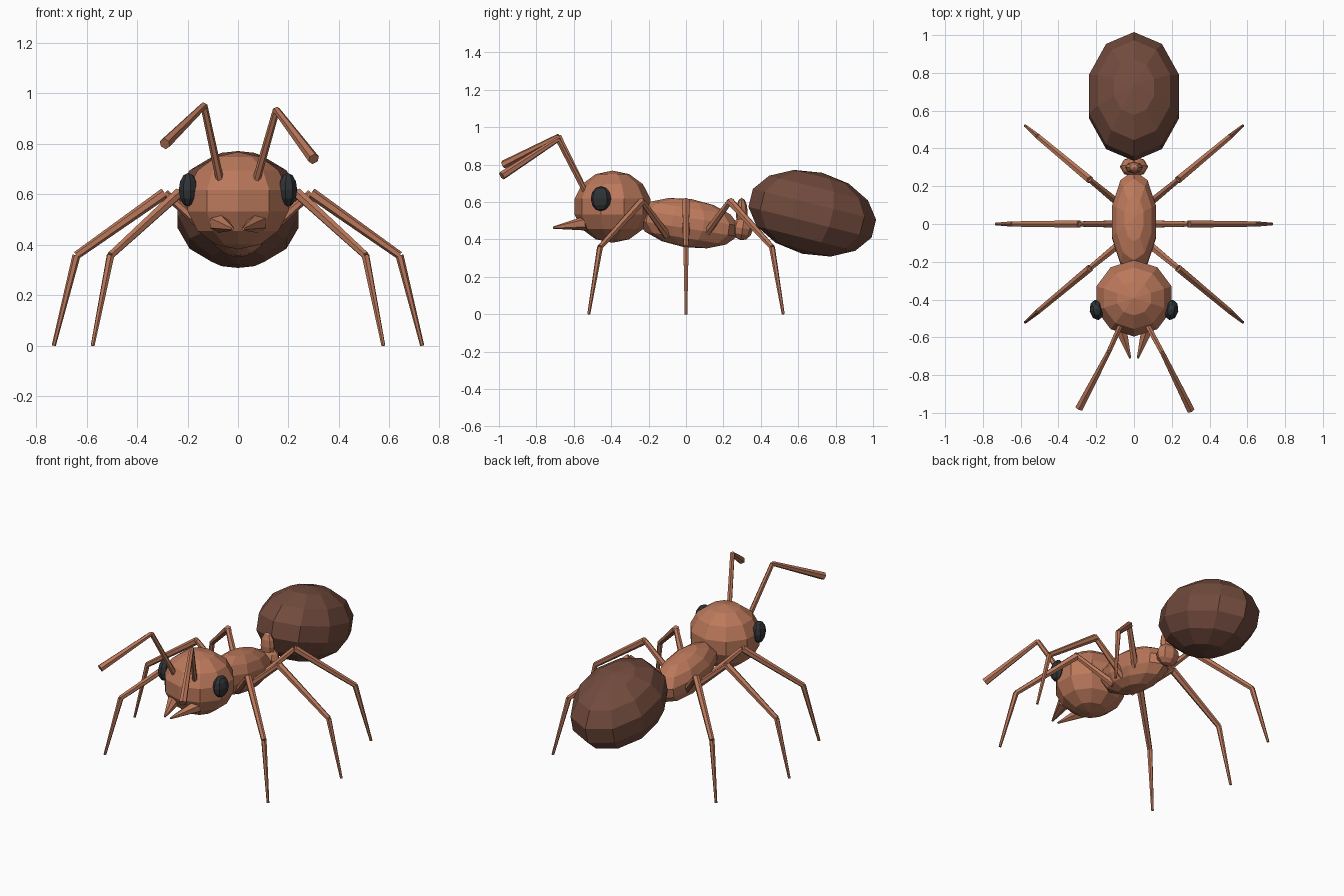
import bpy, bmesh, math
from mathutils import Matrix, Vector

if "Cube" in bpy.data.objects:
    bpy.data.objects.remove(bpy.data.objects["Cube"])


def material(name, rgb):
    m = bpy.data.materials.new(name)
    m.diffuse_color = (*rgb, 1)
    m.use_nodes = True
    m.node_tree.nodes["Principled BSDF"].inputs["Base Color"].default_value = m.diffuse_color
    return m


RUST = material("rust", (0.50, 0.19, 0.105))
BROWN = material("dark_brown", (0.17, 0.07, 0.047))
BLACK = material("eye_black", (0.03, 0.034, 0.038))


def finish(bm, name, mat):
    bmesh.ops.recalc_face_normals(bm, faces=bm.faces)
    me = bpy.data.meshes.new(name)
    bm.to_mesh(me)
    bm.free()
    me.materials.append(mat)
    ob = bpy.data.objects.new(name, me)
    bpy.context.collection.objects.link(ob)
    return ob


def ellipsoid(name, centre, radii, mat, tilt=0, turn=0, segs=10, rings=7):
    """Faceted ellipsoid; tilt about x lowers the rear, turn is about z."""
    bm = bmesh.new()
    bmesh.ops.create_uvsphere(bm, u_segments=segs, v_segments=rings, radius=1)
    bm.transform(Matrix.Translation(centre)
                 @ Matrix.Rotation(math.radians(turn), 4, 'Z')
                 @ Matrix.Rotation(math.radians(-tilt), 4, 'X')
                 @ Matrix.Diagonal((*radii, 1)))
    return finish(bm, name, mat)


def limb(name, points, radii, mat, sides=6):
    """Chain of tapered rods; radii holds a (start, end) pair per rod."""
    bm = bmesh.new()
    for a, b, (r1, r2) in zip(points, points[1:], radii):
        a, b = Vector(a), Vector(b)
        d = b - a
        place = Matrix.Translation((a + b) / 2) @ d.to_track_quat('Z', 'Y').to_matrix().to_4x4()
        bmesh.ops.create_cone(bm, cap_ends=True, segments=sides, radius1=r1,
                              radius2=r2, depth=d.length, matrix=place)
    return finish(bm, name, mat)


# body sections
ellipsoid("head", (0, -0.393, 0.575), (0.215, 0.208, 0.193), RUST)
ellipsoid("thorax", (0, 0.01, 0.487), (0.125, 0.28, 0.13), RUST, tilt=9)
ellipsoid("waist_node", (0, 0.303, 0.46), (0.075, 0.055, 0.065), RUST, tilt=9, segs=8, rings=6)
ellipsoid("waist_scale", (0, 0.298, 0.54), (0.047, 0.032, 0.083), RUST, segs=8, rings=6)
ellipsoid("abdomen", (0, 0.675, 0.54), (0.258, 0.348, 0.223), BROWN, tilt=14)

for side, s in (("right", 1), ("left", -1)):
    # eyes and jaws
    ellipsoid(side + "_eye", (s * 0.197, -0.455, 0.618), (0.038, 0.055, 0.067),
              BLACK, turn=-s * 10, segs=8, rings=6)
    limb(side + "_jaw", [(s * 0.078, -0.53, 0.487), (s * 0.02, -0.71, 0.463)],
         [(0.04, 0.006)], RUST)

    # legs: front, middle, rear
    for part, f in (("front", -1), ("rear", 1)):
        limb(f"{side}_{part}_leg",
             [(s * 0.07, f * 0.10, 0.42), (s * 0.235, f * 0.235, 0.605),
              (s * 0.505, f * 0.46, 0.358), (s * 0.576, f * 0.52, 0)],
             [(0.022, 0.016), (0.022, 0.016), (0.016, 0.008)], RUST)
    limb(side + "_middle_leg",
         [(s * 0.08, 0, 0.42), (s * 0.29, 0, 0.605),
          (s * 0.64, 0, 0.358), (s * 0.73, 0, 0)],
         [(0.022, 0.016), (0.022, 0.016), (0.016, 0.008)], RUST)

# antennae, posed slightly differently on each side
feeler = [(0.016, 0.014), (0.014, 0.023)]
limb("right_antenna", [(0.068, -0.53, 0.64), (0.152, -0.685, 0.935), (0.30, -0.985, 0.74)], feeler, RUST)
limb("left_antenna", [(-0.068, -0.53, 0.64), (-0.135, -0.68, 0.952), (-0.29, -0.975, 0.80)], feeler, RUST)
